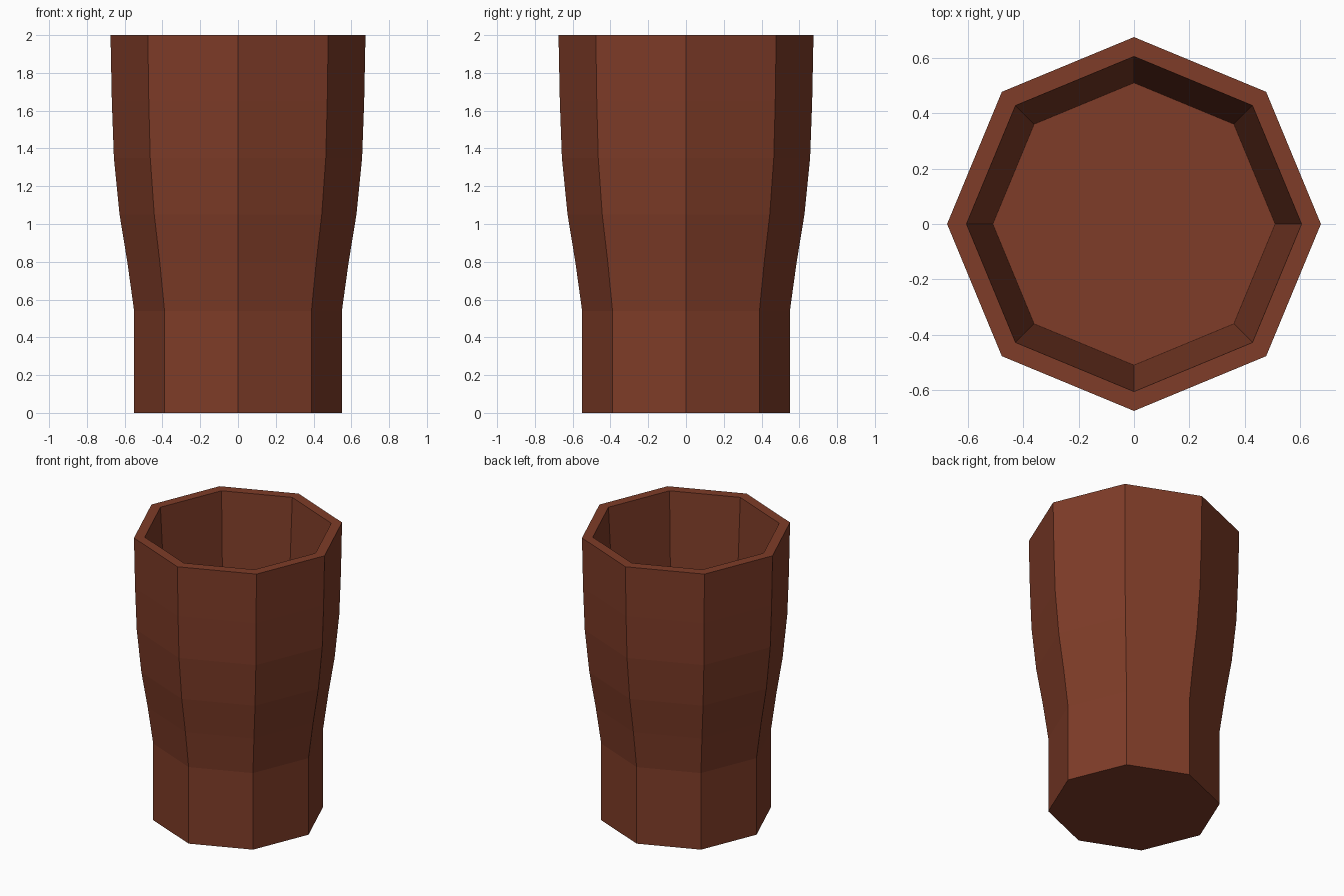
import bpy, bmesh
from math import cos, sin, pi

cube = bpy.data.objects.get("Cube")
if cube:
    bpy.data.objects.remove(cube, do_unlink=True)

SIDES = 8

# One brown for the whole cup
brown = bpy.data.materials.new("reddish_brown")
brown.use_nodes = True
colour = (0.21, 0.045, 0.021, 1)
brown.diffuse_color = colour
brown.node_tree.nodes["Principled BSDF"].inputs["Base Color"].default_value = colour

# (radius, height): up the curved outside, over the rim, down the straight inside
profile = [(0.55, 0), (0.55, 0.54), (0.586, 0.8), (0.627, 1.05),
           (0.657, 1.35), (0.668, 1.65), (0.675, 2),
           (0.605, 2), (0.51, 0.28)]

bm = bmesh.new()
rings = [[bm.verts.new((r * cos(2 * pi * i / SIDES), r * sin(2 * pi * i / SIDES), z))
          for i in range(SIDES)] for r, z in profile]

# Walls and rim
for low, high in zip(rings, rings[1:]):
    for i in range(SIDES):
        j = (i + 1) % SIDES
        bm.faces.new((low[i], low[j], high[j], high[i]))

# Underside and inner floor
bm.faces.new(rings[0][::-1])
bm.faces.new(rings[-1])
bmesh.ops.recalc_face_normals(bm, faces=bm.faces[:])

mesh = bpy.data.meshes.new("cup")
bm.to_mesh(mesh)
bm.free()
mesh.materials.append(brown)
cup = bpy.data.objects.new("cup", mesh)
bpy.context.collection.objects.link(cup)
